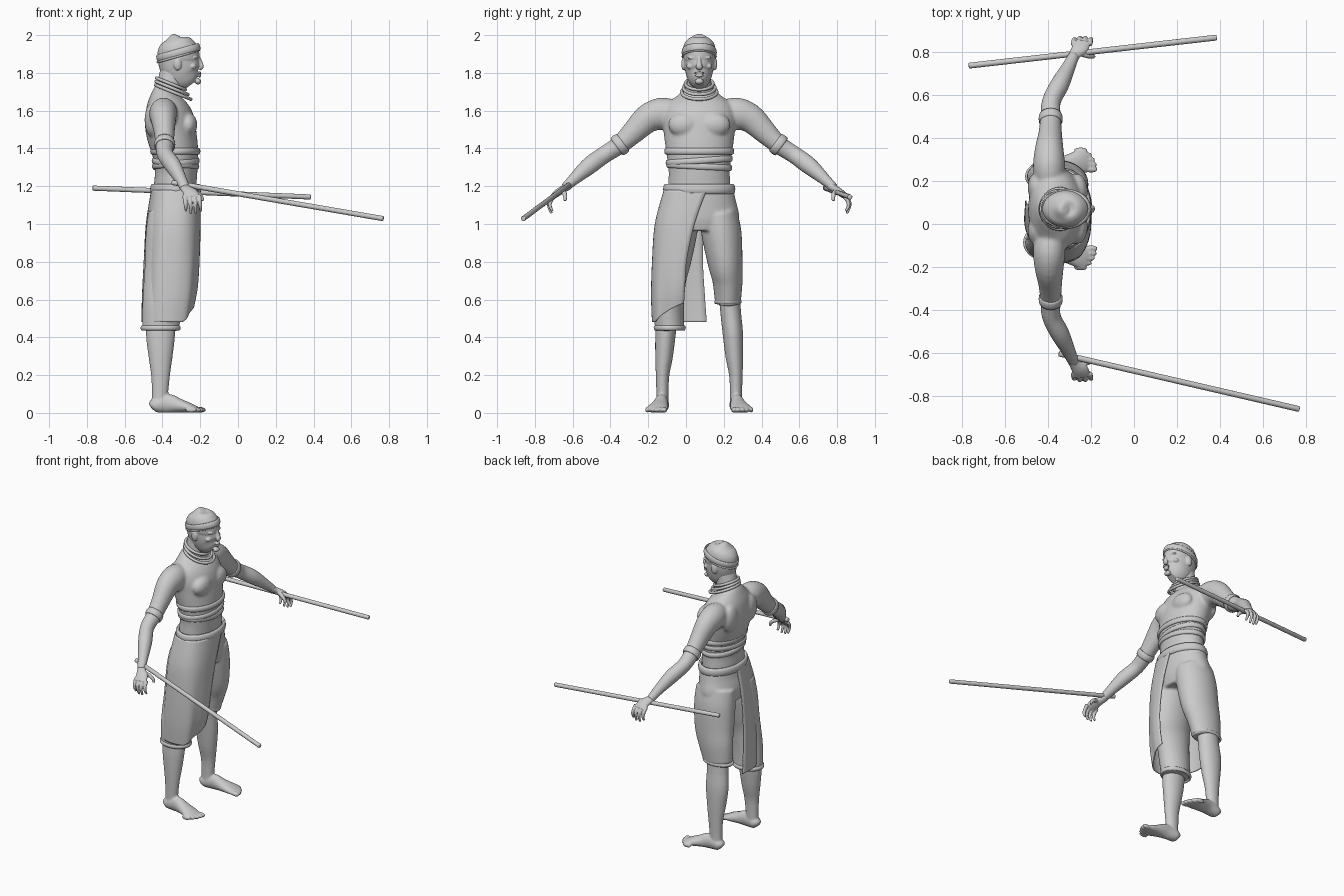
import bpy, bmesh, math
from mathutils import Vector, Matrix

cube = bpy.data.objects.get("Cube")
if cube:
    bpy.data.objects.remove(cube)

MID = 0.07  # body's symmetry plane in y
SIDES = {"left": 1, "right": -1}
X, Y = Vector((1, 0, 0)), Vector((0, 1, 0))

grey = bpy.data.materials.new("clay_grey")
grey.use_nodes = True
grey.diffuse_color = (0.6, 0.6, 0.6, 1)
grey.node_tree.nodes["Principled BSDF"].inputs["Base Color"].default_value = grey.diffuse_color


def finish(bm, name, voxel=0, smooth=4):
    """Turn a bmesh into a smooth object, optionally fused by a voxel remesh."""
    bmesh.ops.recalc_face_normals(bm, faces=bm.faces)
    for f in bm.faces:
        f.smooth = True
    me = bpy.data.meshes.new(name)
    bm.to_mesh(me)
    bm.free()
    me.materials.append(grey)
    ob = bpy.data.objects.new(name, me)
    bpy.context.collection.objects.link(ob)
    if voxel:
        mod = ob.modifiers.new("Fuse", 'REMESH')
        mod.mode, mod.voxel_size, mod.use_smooth_shade = 'VOXEL', voxel, True
        sm = ob.modifiers.new("Soften", 'SMOOTH')
        sm.factor, sm.iterations = 0.5, smooth
    return ob


def spline(pts, steps=4):
    """Catmull-Rom resampling of tuples."""
    out = []
    for i in range(len(pts) - 1):
        p = [Vector(pts[min(max(j, 0), len(pts) - 1)]) for j in range(i - 1, i + 3)]
        for k in range(steps):
            t = k / steps
            out.append(0.5 * (2 * p[1] + (p[2] - p[0]) * t
                              + (2 * p[0] - 5 * p[1] + 4 * p[2] - p[3]) * t * t
                              + (3 * p[1] - p[0] - 3 * p[2] + p[3]) * t ** 3))
    return out + [Vector(pts[-1])]


def tube(bm, pts, ref, s=1, n=24):
    """Loft ellipses along (x, side offset, z, radius along ref, other radius)."""
    rows = spline(pts)
    centres = [Vector((p[0], MID + s * p[1], p[2])) for p in rows]
    rings = []
    for i, (c, p) in enumerate(zip(centres, rows)):
        t = (centres[min(i + 1, len(rows) - 1)] - centres[max(i - 1, 0)]).normalized()
        a = (ref - t * ref.dot(t)).normalized()
        b = t.cross(a)
        ang = [2 * math.pi * k / n for k in range(n)]
        rings.append([bm.verts.new(c + a * p[3] * math.cos(g) + b * p[4] * math.sin(g)) for g in ang])
    for r, q in zip(rings, rings[1:]):
        for k in range(n):
            bm.faces.new((r[k], r[(k + 1) % n], q[(k + 1) % n], q[k]))
    bm.faces.new(rings[0][::-1])
    bm.faces.new(rings[-1])


def blob(bm, x, d, z, rx, ry, rz, s=1):
    m = Matrix.Translation((x, MID + s * d, z)) @ Matrix.Diagonal((rx, ry, rz, 1))
    bmesh.ops.create_uvsphere(bm, u_segments=20, v_segments=12, radius=1, matrix=m)


def ring(name, centre, rx, ry, thick, high, rot=Matrix(), n=48, m=10):
    """Elliptical hoop with a rounded section."""
    bm = bmesh.new()
    rows = []
    for i in range(n):
        a = 2 * math.pi * i / n
        row = []
        for j in range(m):
            b = 2 * math.pi * j / m
            k = thick * math.cos(b)
            v = Vector(((rx + k) * math.cos(a), (ry + k) * math.sin(a), high * math.sin(b)))
            row.append(bm.verts.new(Vector(centre) + rot @ v))
        rows.append(row)
    for i in range(n):
        r, q = rows[i], rows[(i + 1) % n]
        for j in range(m):
            bm.faces.new((r[j], q[j], q[(j + 1) % m], r[(j + 1) % m]))
    return finish(bm, name)


def tilt(deg, axis='Y'):
    return Matrix.Rotation(math.radians(deg), 3, axis)


# Torso, neck and arms fused into one skin
bm = bmesh.new()
profile = [(1.08, -.45, -.22, .165), (1.2, -.445, -.22, .165), (1.28, -.44, -.215, .162),
           (1.38, -.455, -.21, .175), (1.48, -.485, -.22, .188), (1.56, -.495, -.235, .195),
           (1.63, -.485, -.27, .175), (1.68, -.46, -.295, .115), (1.72, -.435, -.295, .07),
           (1.82, -.41, -.28, .06)]
tube(bm, [((a + b) / 2, 0, z, w, (b - a) / 2) for z, a, b, w in profile], Y, n=40)
arm = [(-.39, .1, 1.59, .06, .06), (-.395, .19, 1.585, .075, .085), (-.395, .27, 1.56, .068, .077),
       (-.39, .35, 1.485, .055, .062), (-.388, .42, 1.42, .049, .05), (-.385, .5, 1.368, .044, .046),
       (-.345, .58, 1.31, .044, .047), (-.305, .66, 1.24, .033, .033), (-.28, .715, 1.19, .027, .024)]
for s in SIDES.values():
    tube(bm, arm, X, s)
    blob(bm, -.265, .08, 1.525, .05, .085, .065, s)   # chest muscle
    blob(bm, -.455, .1, 1.55, .04, .07, .09, s)       # shoulder blade
finish(bm, "torso_and_arms", .008, 8)

# Head with facial forms
bm = bmesh.new()
skull = [(1.735, -.29, -.215, .028), (1.755, -.335, -.2, .05), (1.79, -.385, -.198, .068),
         (1.83, -.412, -.2, .077), (1.865, -.423, -.212, .082), (1.89, -.427, -.204, .085),
         (1.93, -.422, -.21, .086), (1.965, -.4, -.235, .073), (1.99, -.365, -.275, .042),
         (1.998, -.33, -.305, .015)]
tube(bm, [((a + b) / 2, 0, z, w, (b - a) / 2) for z, a, b, w in skull], Y, n=36)
tube(bm, [(-.212, 0, 1.885, .009, .01), (-.2, 0, 1.855, .011, .012), (-.195, 0, 1.832, .018, .013),
          (-.205, 0, 1.818, .012, .008)], Y)
blob(bm, -.203, 0, 1.799, .01, .027, .007)    # upper lip
blob(bm, -.204, 0, 1.785, .01, .023, .007)    # lower lip
blob(bm, -.212, 0, 1.755, .017, .024, .016)   # chin
for s in SIDES.values():
    blob(bm, -.226, .033, 1.88, .014, .03, .008, s)    # brow
    blob(bm, -.229, .033, 1.862, .011, .015, .008, s)  # eye
    blob(bm, -.24, .048, 1.835, .02, .02, .016, s)     # cheek
    blob(bm, -.32, .083, 1.847, .021, .012, .034, s)   # ear
finish(bm, "head", .004, 2)

# Headband and necklaces
ring("headband", (-.316, MID, 1.908), .113, .086, .007, .02, tilt(-16))
ring("headband_edge", (-.316, MID, 1.888), .113, .087, .006, .006, tilt(-16))
for i in range(3):
    ring(f"necklace_{i + 1}", (-.355 + .006 * i, MID, 1.742 - .022 * i),
         .082 + .009 * i, .073 + .01 * i, .009, .009, tilt(22))

# Hands: palm, fingers curled around the stick, thumb forward
for side, s in SIDES.items():
    bm = bmesh.new()
    tube(bm, [(-.29, .69, 1.205, .027, .024), (-.275, .72, 1.185, .028, .02),
              (-.252, .75, 1.165, .04, .019), (-.245, .78, 1.14, .043, .014)], X, s)
    for i in range(4):
        x, k = -.283 + .026 * i, (i in (1, 2)) * .012
        tube(bm, [(x, .765, 1.15, .012, .012), (x + .003, .786 + k / 2, 1.122, .011, .011),
                  (x + .006, .79 + k / 2, 1.095, .0095, .0095),
                  (x + .008, .776 + k / 2, 1.068 - k, .007, .007)], X, s, 12)
    tube(bm, [(-.262, .73, 1.178, .014, .014), (-.22, .715, 1.165, .013, .013),
              (-.195, .71, 1.145, .011, .011), (-.187, .71, 1.122, .008, .008)], Y, s, 12)
    finish(bm, side + "_hand", .004, 3)
    ring(side + "_arm_band", (-.388, MID + s * .42, 1.42), .05, .053, .006, .022,
         tilt(s * -127, 'X'))

# Lower legs and feet
for side, s in SIDES.items():
    bm = bmesh.new()
    tube(bm, [(-.4, .155, .7, .06, .08), (-.405, .165, .55, .055, .072), (-.41, .178, .42, .054, .077),
              (-.41, .186, .3, .047, .064), (-.41, .194, .2, .036, .05), (-.413, .195, .1, .032, .043),
              (-.415, .195, .04, .033, .043)], Y, s)
    tube(bm, [(-.46, .193, .03, .02, .02), (-.44, .195, .04, .036, .038), (-.37, .2, .05, .036, .05),
              (-.31, .208, .038, .045, .037), (-.25, .22, .025, .056, .025),
              (-.215, .228, .017, .054, .015)], Y, s)
    for i in range(5):
        blob(bm, -.2 - .006 * i * i / 2, .184 + .023 * i, .016, .032, .015 - .0012 * i, .015, s)
    finish(bm, side + "_leg_and_foot", .006, 4)

# Trousers: pelvis plus a short left leg and a longer right leg
bm = bmesh.new()
tube(bm, [(-.33, 0, 1.2, .178, .122), (-.335, 0, 1.12, .195, .128), (-.345, 0, 1.04, .212, .135),
          (-.35, 0, .97, .19, .125)], Y, n=40)
for s in SIDES.values():
    thigh = [(-.345, .1, 1.06, .1, .13), (-.35, .118, .95, .106, .138), (-.36, .137, .8, .093, .134),
             (-.38, .15, .7, .08, .12), (-.4, .152, .58, .068, .1)]
    if s < 0:
        thigh[-1:] = [(-.4, .16, .57, .08, .106), (-.41, .156, .44, .078, .098)]
    tube(bm, thigh, Y, s, 32)
finish(bm, "trousers", .008, 6)
ring("left_trouser_hem", (-.4, MID + .152, .588), .099, .064, .008, .012)
ring("right_trouser_hem", (-.41, MID - .156, .45), .097, .076, .009, .014)

# Cloth wrapped over the right leg, open at the front, hanging free at the back
bm = bmesh.new()
# front edge y, outer y, back edge y, front x, back x, height
levels = spline([(.11, -.118, .1, -.2, -.46, 1.18), (.045, -.165, .095, -.198, -.488, 1.0),
                 (.005, -.18, .09, -.204, -.5, .8), (-.005, -.185, .1, -.215, -.508, .62),
                 (-.01, -.18, .11, -.235, -.51, .48)], 8)
COLS = 48
rows = []
for front, outer, back, xf, xb, z in levels:
    row = []
    for i in range(COLS + 1):
        t = i / COLS
        c = math.cos(math.pi * t)
        x = (xf + xb) / 2 + (xf - xb) / 2 * math.copysign(abs(c) ** .75, c)
        edge = front if t < .5 else back
        y = outer + (edge - outer) * (1 - math.sin(math.pi * t) ** .8)
        low = max(0, (1.0 - z) / .52)
        hem = low ** 2 * .1 * max(0, 1 - t / .35)      # hem rises at the front
        fold = .005 * low * math.sin(t * 26)
        row.append(bm.verts.new((x + fold, y, z + hem)))
    rows.append(row)
for r, q in zip(rows, rows[1:]):
    for i in range(COLS):
        bm.faces.new((r[i], r[i + 1], q[i + 1], q[i]))
wrap = finish(bm, "wrap_cloth")
wrap.modifiers.new("Thickness", 'SOLIDIFY').thickness = .006

# Rolled waistband and chest wraps
ring("waistband", (-.33, MID, 1.185), .122, .178, .013, .028)
ring("chest_wrap_upper", (-.332, MID, 1.385), .123, .175, .01, .018)
ring("chest_wrap_middle", (-.33, MID, 1.335), .117, .168, .01, .017, tilt(4, 'X'))
ring("chest_wrap_lower", (-.33, MID, 1.305), .115, .165, .01, .017, tilt(-3, 'X'))

# Fighting sticks
for name, a, b in (("left_stick", (-.77, .737, 1.19), (.385, .868, 1.143)),
                   ("right_stick", (-.35, -.603, 1.22), (.77, -.862, 1.028))):
    a, b = Vector(a), Vector(b)
    bm = bmesh.new()
    m = Matrix.Translation((a + b) / 2) @ (b - a).to_track_quat('Z', 'Y').to_matrix().to_4x4()
    bmesh.ops.create_cone(bm, cap_ends=True, segments=20, radius1=.0135, radius2=.0135,
                          depth=(b - a).length, matrix=m)
    caps = [e for e in bm.edges if any(len(f.verts) > 4 for f in e.link_faces)]
    bmesh.ops.bevel(bm, geom=caps, offset=.005, segments=3, affect='EDGES', profile=.5)
    finish(bm, name)
